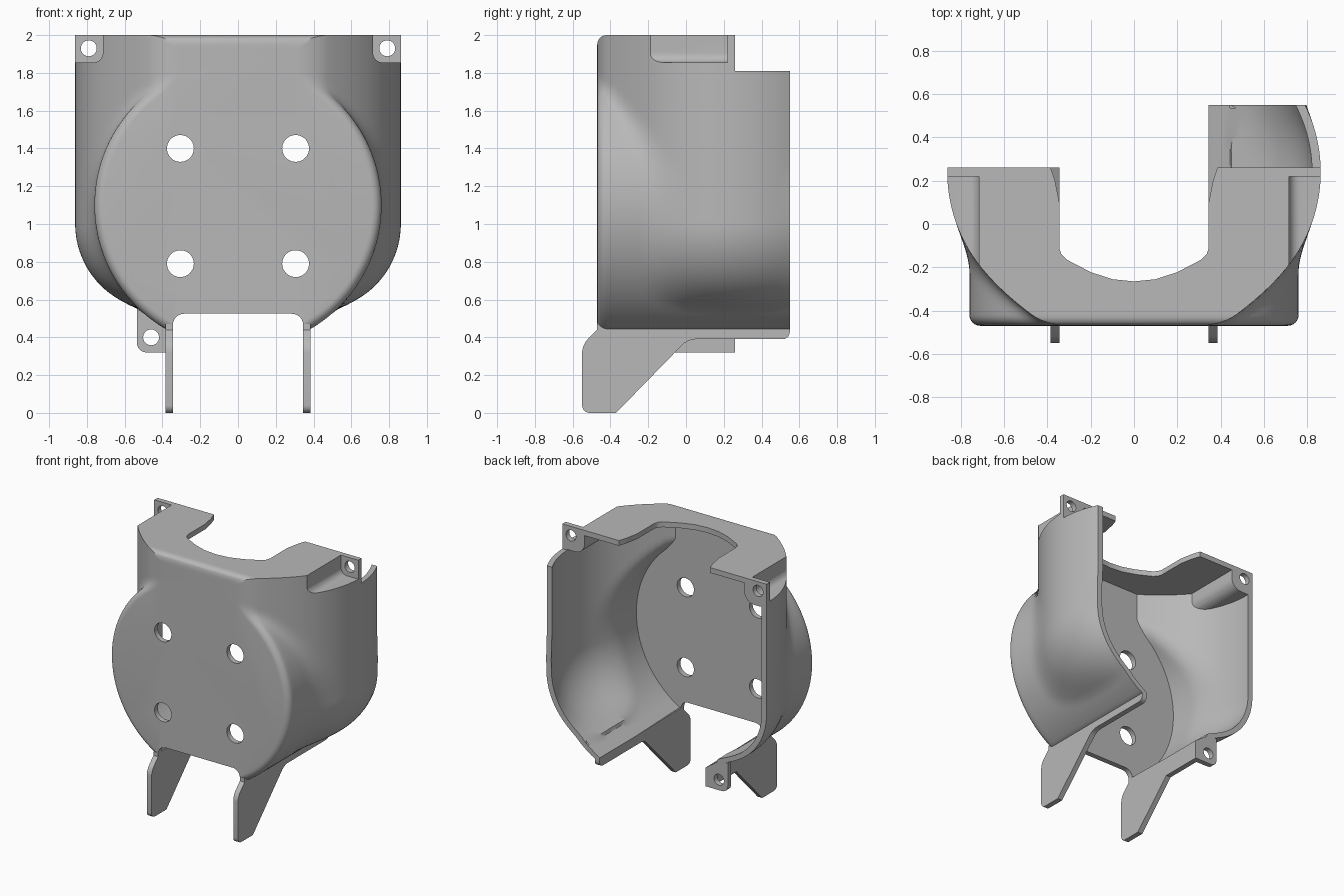
import bpy, bmesh
from math import sqrt, sin, cos, pi, radians

if "Cube" in bpy.data.objects:
    bpy.data.objects.remove(bpy.data.objects["Cube"], do_unlink=True)

GREY = 0.48
mat = bpy.data.materials.new("plain_grey")
mat.use_nodes = True
mat.diffuse_color = (GREY, GREY, GREY, 1)
mat.node_tree.nodes["Principled BSDF"].inputs["Base Color"].default_value = (GREY, GREY, GREY, 1)

FRONT, TOP, BOTTOM, WALL = -0.47, 2.0, 0.44, 0.04
PLATE = 0.345          # inner side of the bottom plates


def finish(name, bm):
    bmesh.ops.recalc_face_normals(bm, faces=bm.faces)
    me = bpy.data.meshes.new(name)
    bm.to_mesh(me)
    bm.free()
    me.materials.append(mat)
    ob = bpy.data.objects.new(name, me)
    bpy.context.collection.objects.link(ob)
    return ob


def prism(name, pts, axis, lo, hi, rounds=(), radius=0.05):
    """Extrude a 2D outline along an axis, rounding the listed corners."""
    place = {"x": lambda p, a: (a, *p), "y": lambda p, a: (p[0], a, p[1]),
             "z": lambda p, a: (*p, a)}[axis]
    bm = bmesh.new()
    a = [bm.verts.new(place(p, lo)) for p in pts]
    b = [bm.verts.new(place(p, hi)) for p in pts]
    n = len(pts)
    bm.faces.new(a)
    bm.faces.new(b[::-1])
    for i in range(n):
        j = (i + 1) % n
        bm.faces.new((a[i], b[i], b[j], a[j]))
    bm.normal_update()
    if rounds:
        edges = [bm.edges.get((a[i], b[i])) for i in rounds]
        bmesh.ops.bevel(bm, geom=edges, offset=radius, segments=6,
                        profile=0.5, affect="EDGES")
    return finish(name, bm)


def rect(x0, x1, z0, z1):
    return [(x0, z0), (x1, z0), (x1, z1), (x0, z1)]


def hole(x, z, r, lo, hi):
    ring = [(x + r * cos(i * pi / 20), z + r * sin(i * pi / 20)) for i in range(40)]
    return prism("hole_cutter", ring, "y", lo, hi)


def cut(ob, tool):
    mod = ob.modifiers.new("cut", "BOOLEAN")
    mod.operation, mod.solver, mod.object = "DIFFERENCE", "EXACT", tool
    bpy.context.view_layer.objects.active = ob
    bpy.ops.object.modifier_apply(modifier=mod.name)
    bpy.data.objects.remove(tool, do_unlink=True)


# Half width of the body: a round drum along y blended with an upright bowed wall
def half_width(y, z):
    drum = sqrt(max(0.0, 0.76 ** 2 - (z - 1.1) ** 2))
    if y > -0.18:
        bow = 0.162 + sqrt(max(0.01, 0.49 - (y - 0.24) ** 2))
    else:
        d = -0.18 - y
        bow = 0.722 - 0.75 * d - 1.24 * d * d
    if z < 1.0:
        bow += sqrt(max(0.0, 0.46 ** 2 - (1 - z) ** 2)) - 0.46
        bow -= max(0.0, 0.54 - z) * 10
    k = 0.07
    h = max(0.0, k - abs(drum - bow)) / k
    return max(drum, bow) + h * h * k / 4


def inset_width(y, z, off):
    e = 0.01
    gz = (half_width(y, z + e) - half_width(y, z - e)) / (2 * e)
    gy = (half_width(y + e, z) - half_width(y - e, z)) / (2 * e)
    return half_width(y, z) - off * min(2.2, sqrt(1 + gz * gz + gy * gy))


def body(name, slices, bottom, least):
    """Loft mirrored cross-sections; each slice is (y, inset)."""
    bm = bmesh.new()
    rings, rows = [], 72
    for y, off in slices:
        side = []
        for i in range(rows + 1):
            z = bottom + (TOP - off - bottom) * i / rows
            side.append((max(least, inset_width(y, z, off)), z))
        outline = side + [(-x, z) for x, z in reversed(side)]
        rings.append([bm.verts.new((x, y, z)) for x, z in outline])
    for r, s in zip(rings, rings[1:]):
        for i in range(len(r)):
            j = (i + 1) % len(r)
            bm.faces.new((r[i], r[j], s[j], s[i]))
    bm.faces.new(rings[0])
    bm.faces.new(rings[-1])
    return finish(name, bm)


# Outer form with a rounded front rim
R = 0.05
rim = [(FRONT + R * (1 - cos(a)), R * (1 - sin(a)))
       for a in (i * pi / 12 for i in range(7))]
steps = 32
back = [(FRONT + R + (0.55 - FRONT - R) * i / steps, 0) for i in range(1, steps + 1)]
shell = body("shell", rim + back, BOTTOM, 0.1)

# Cavity, leaving material round the two upper screw pockets
cavity = body("cavity_cutter", [(FRONT + WALL + 1.03 * i / steps, WALL)
                                for i in range(steps + 1)], 0.3, PLATE)
for s in (1, -1):
    cut(cavity, prism("pocket_block", [(s * x, z) for x, z in rect(0.675, 1.1, 1.815, 2.2)],
                      "y", -0.4, 0.26, (0,), 0.08))
cut(shell, cavity)

# Screw pockets and their holes
for s in (1, -1):
    cut(shell, prism("pocket_cutter", [(s * x, z) for x, z in rect(0.715, 1.1, 1.855, 2.2)],
                     "y", -0.4, 0.22, (0,), 0.05))
    cut(shell, hole(s * 0.79, 1.93, 0.042, 0.1, 0.4))

# Short right half, lowered rear extension on the left
cut(shell, prism("rear_cutter", rect(-1.2, 0.1, 0.2, 2.2), "y", 0.26, 0.8))
cut(shell, prism("rear_top_cutter", rect(0, 1.2, 1.81, 2.2), "y", 0.26, 0.8))

# U-shaped opening in the roof
half = [(0.385, 0.7), (0.385, 0.26), (0.365, 0.2), (PLATE, 0.1), (PLATE, -0.11),
        (0.335, -0.14), (0.31, -0.165), (0.2, -0.222), (0.1, -0.255)]
cut(shell, prism("roof_cutter", half + [(0, -0.265)] + [(-x, y) for x, y in reversed(half)],
                 "z", 1.88, 2.2))

# Notch between the legs and the four front holes
cut(shell, prism("notch_cutter", rect(-PLATE, PLATE, 0.2, 0.525), "y", -0.7, -0.35, (2, 3), 0.06))
for x in (-0.305, 0.305):
    for z in (0.79, 1.4):
        cut(shell, hole(x, z, 0.071, -0.7, -0.3))

# Legs with the plates that run along the bottom edges
leg = [(FRONT, 0.47), (FRONT, 0.44), (-0.55, 0.36), (-0.55, 0), (-0.37, 0)]
left_tail = [(0.01, 0.39), (0.55, 0.39), (0.55, 0.455)]
right_tail = [(-0.06, 0.32), (0.26, 0.32), (0.26, 0.455)]
left_leg = prism("left_leg", leg + left_tail, "x", PLATE, 0.385, (2, 3, 5, 6), 0.04)
right_leg = prism("right_leg", leg + right_tail, "x", -0.385, -PLATE, (2, 3), 0.04)

# Lower screw tab
tab = prism("lower_tab", [(-0.535, 0.32), (-0.37, 0.32), (-0.37, 0.455), (-0.535, 0.55)],
            "y", 0.22, 0.26, (0,), 0.05)
cut(tab, hole(-0.46, 0.4, 0.042, 0.1, 0.4))

# Smooth shading with crisp edges
bpy.ops.object.select_all(action="DESELECT")
for ob in (shell, left_leg, right_leg, tab):
    ob.select_set(True)
bpy.context.view_layer.objects.active = shell
bpy.ops.object.shade_smooth_by_angle(angle=radians(32))
